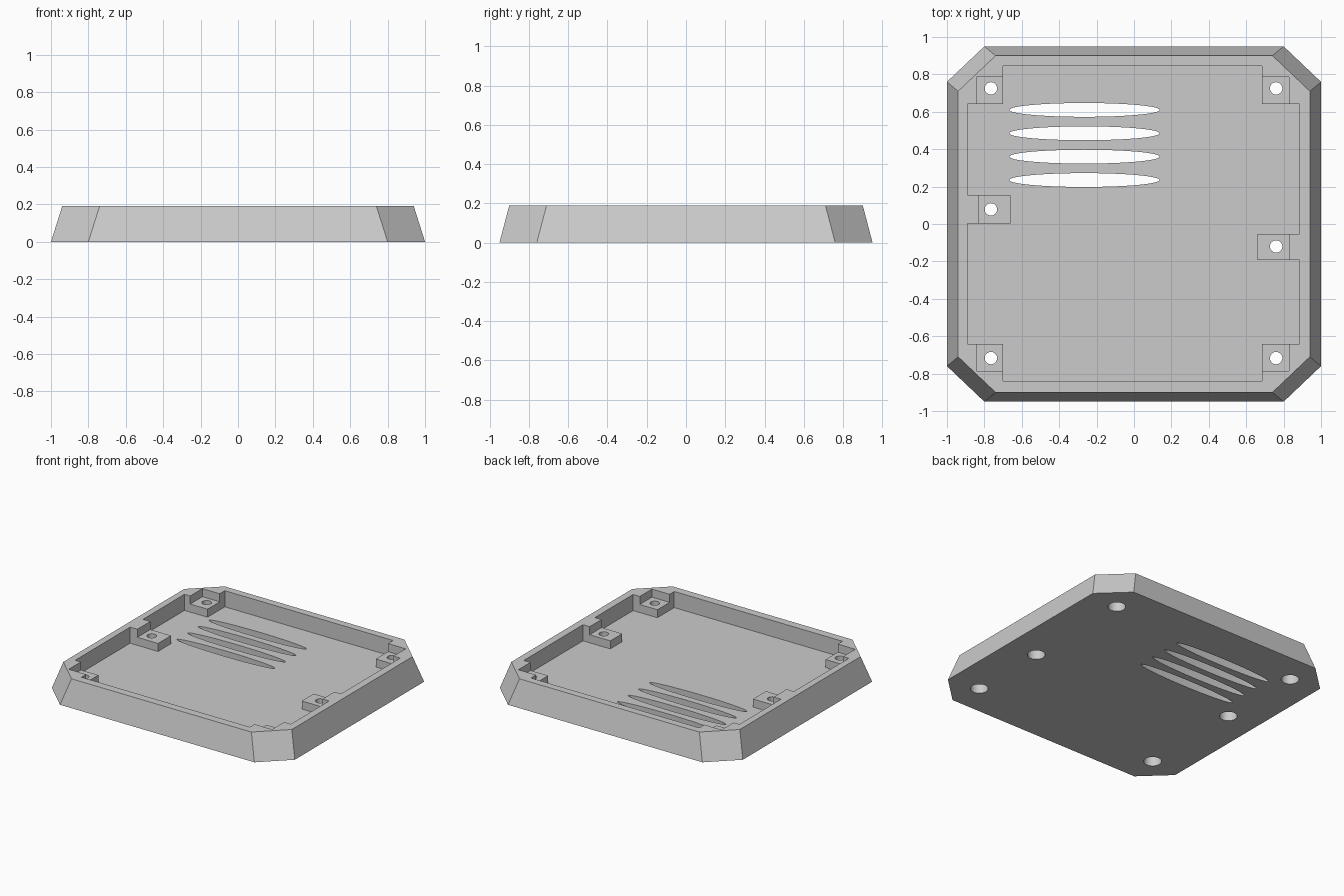
import bpy, bmesh, math

default = bpy.data.objects.get("Cube")
if default:
    bpy.data.objects.remove(default)

HEIGHT, FLOOR, BOSS = 0.19, 0.07, 0.13

grey = bpy.data.materials.new("light_grey")
grey.use_nodes = True
grey.diffuse_color = (0.6, 0.6, 0.6, 1)
grey.node_tree.nodes["Principled BSDF"].inputs["Base Color"].default_value = (0.6, 0.6, 0.6, 1)


def loft(name, low, high, z0, z1):
    """Closed solid between two outlines with equal point counts."""
    bm = bmesh.new()
    a = [bm.verts.new((x, y, z0)) for x, y in low]
    b = [bm.verts.new((x, y, z1)) for x, y in high]
    n = len(a)
    bm.faces.new(a[::-1])
    bm.faces.new(b)
    for i in range(n):
        j = (i + 1) % n
        bm.faces.new((a[i], a[j], b[j], b[i]))
    bmesh.ops.recalc_face_normals(bm, faces=bm.faces)
    mesh = bpy.data.meshes.new(name)
    bm.to_mesh(mesh)
    bm.free()
    ob = bpy.data.objects.new(name, mesh)
    bpy.context.collection.objects.link(ob)
    mesh.materials.append(grey)
    return ob


def octagon(x, y, cx, cy):
    return [(cx, -y), (x, -cy), (x, cy), (cx, y), (-cx, y), (-x, cy), (-x, -cy), (-cx, -y)]


def ellipse(x, y, rx, ry, n=64):
    return [(x + rx * math.cos(2 * math.pi * i / n),
             y + ry * math.sin(2 * math.pi * i / n)) for i in range(n)]


def rect(x0, x1, y0, y1):
    return [(x0, y0), (x1, y0), (x1, y1), (x0, y1)]


# Tapered outer body
tray = loft("tray", octagon(1, 0.95, 0.8, 0.76), octagon(0.94, 0.9, 0.74, 0.71), 0, HEIGHT)


def cut(outline, z0, z1):
    tool = loft("cutter", outline, outline, z0, z1)
    tool.hide_render = True
    mod = tray.modifiers.new("cut", "BOOLEAN")
    mod.operation = "DIFFERENCE"
    mod.solver = "EXACT"
    mod.object = tool
    bpy.context.view_layer.objects.active = tray
    bpy.ops.object.modifier_apply(modifier=mod.name)
    bpy.data.objects.remove(tool)


# Inner cavity, leaving the corner and side mounts standing
L, R, F, B = -0.89, 0.885, -0.84, 0.845
IL, IR, IY = -0.70, 0.685, 0.642
cavity = [
    (IL, F), (IR, F), (IR, -IY), (R, -IY),
    (R, -0.193), (0.66, -0.193), (0.66, -0.053), (R, -0.053),
    (R, IY), (IR, IY), (IR, B), (IL, B), (IL, IY), (L, IY),
    (L, 0.155), (-0.66, 0.155), (-0.66, 0.003), (L, 0.003),
    (L, -IY), (IL, -IY),
]
cut(cavity, FLOOR, 0.3)

# Lowered seats on the mounts
for s in (-1, 1):
    y0, y1 = sorted((s * 0.62, s * 0.785))
    cut(rect(-0.843, -0.68, y0, y1), BOSS, 0.3)
    cut(rect(0.665, 0.83, y0, y1), BOSS, 0.3)
cut(rect(-0.83, -0.64, -0.02, 0.175), BOSS, 0.3)
cut(rect(0.64, 0.83, -0.21, -0.03), BOSS, 0.3)

# Screw holes, wider from below
holes = [(-0.765, 0.725), (0.76, 0.725), (-0.765, 0.078),
         (0.76, -0.12), (-0.765, -0.717), (0.76, -0.717)]
for x, y in holes:
    cut(ellipse(x, y, 0.06, 0.06), -0.1, 0.07)
    cut(ellipse(x, y, 0.033, 0.033), -0.1, 0.3)

# Vent slots
for i in range(4):
    cut(ellipse(-0.265, 0.61 - 0.125 * i, 0.402, 0.037), -0.1, 0.3)

bpy.ops.object.select_all(action="DESELECT")
tray.select_set(True)
bpy.context.view_layer.objects.active = tray
bpy.ops.object.shade_smooth_by_angle(angle=math.radians(25))
